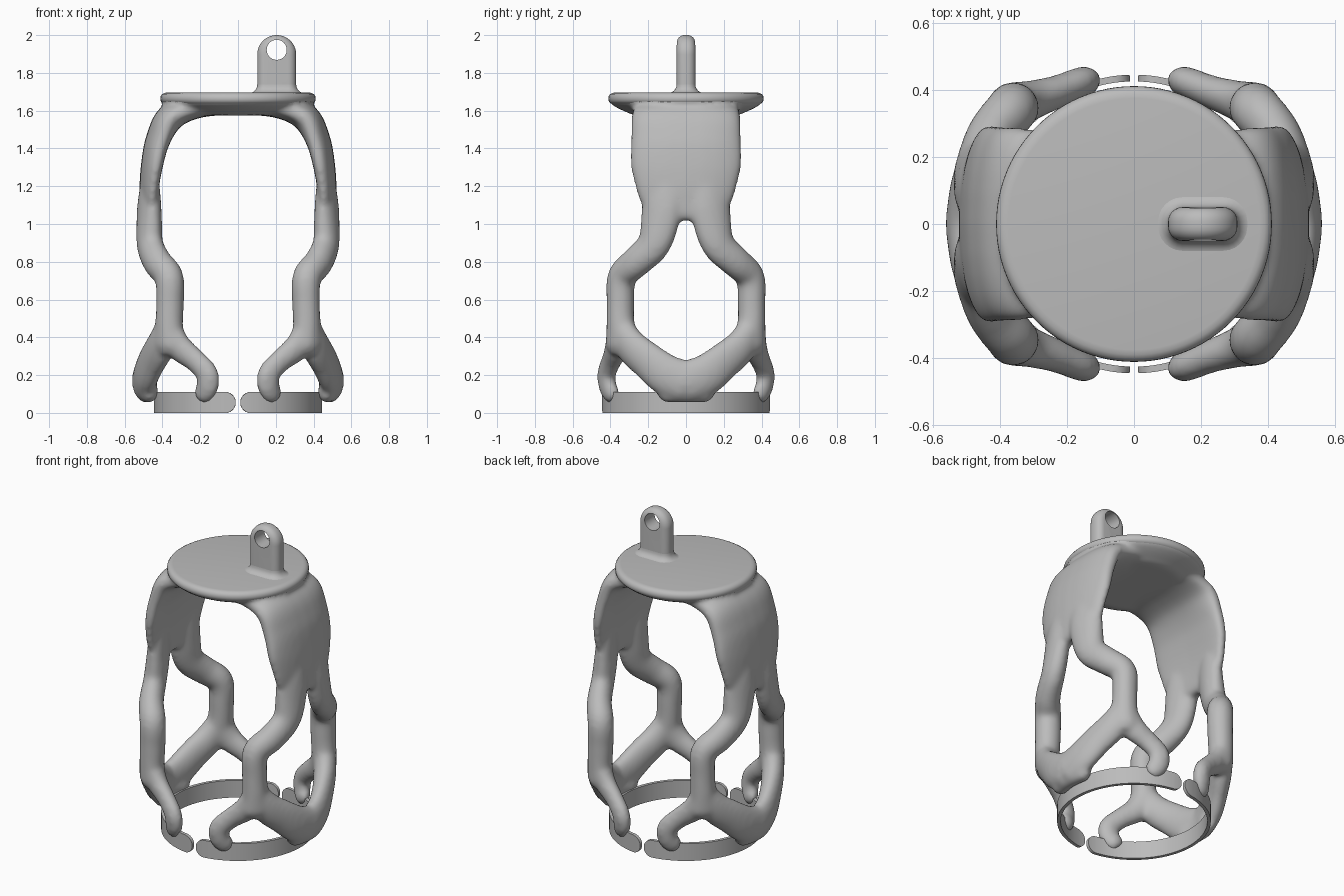
import bpy, bmesh
from math import sin, cos, pi, sqrt, copysign
from mathutils import Vector

cube = bpy.data.objects.get("Cube")
if cube:
    bpy.data.objects.remove(cube)

grey = bpy.data.materials.new("plain_grey")
grey.use_nodes = True
grey.diffuse_color = (0.5, 0.5, 0.5, 1)
grey.node_tree.nodes["Principled BSDF"].inputs["Base Color"].default_value = (0.5, 0.5, 0.5, 1)


def bridge(bm, rings):
    """Skin a list of equal-length point rings and cap both ends."""
    rows = [[bm.verts.new(p) for p in ring] for ring in rings]
    n = len(rows[0])
    for a, b in zip(rows, rows[1:]):
        for i in range(n):
            bm.faces.new((a[i], a[(i + 1) % n], b[(i + 1) % n], b[i]))
    bm.faces.new(rows[0][::-1])
    bm.faces.new(rows[-1])


def finish(name, bm):
    bmesh.ops.recalc_face_normals(bm, faces=bm.faces)
    mesh = bpy.data.meshes.new(name)
    bm.to_mesh(mesh)
    bm.free()
    mesh.materials.append(grey)
    ob = bpy.data.objects.new(name, mesh)
    bpy.context.collection.objects.link(ob)
    return ob


def select(ob):
    bpy.ops.object.select_all(action='DESELECT')
    ob.select_set(True)
    bpy.context.view_layer.objects.active = ob


def smooth(ob, angle=0.7):
    select(ob)
    bpy.ops.object.shade_smooth_by_angle(angle=angle)


def spline(rows, steps=6):
    """Catmull-Rom interpolation of numeric rows."""
    rows = [rows[0]] + list(rows) + [rows[-1]]
    out = []
    for p, q, r, s in zip(rows, rows[1:], rows[2:], rows[3:]):
        for k in range(steps):
            t = k / steps
            out.append([0.5 * (2 * b + (c - a) * t + (2 * a - 5 * b + 4 * c - d) * t * t
                               + (3 * b - a - 3 * c + d) * t ** 3)
                        for a, b, c, d in zip(p, q, r, s)])
    return out + [list(rows[-1])]


def limb(bm, rows, sx=1, sy=1, power=1.0, n=28):
    """Loft rows of (x, y, z, half width, half thickness, bow), facing away from the core."""
    pts = spline(rows)
    rings = []
    for i, (x, y, z, w, t, bow) in enumerate(pts):
        pos = Vector((x, y, z))
        ahead, back = pts[min(i + 1, len(pts) - 1)], pts[max(i - 1, 0)]
        tan = (Vector(ahead[:3]) - Vector(back[:3])).normalized()
        nor = pos - Vector((0, 0, min(z, 1.0)))
        nor = (nor - tan * nor.dot(tan)).normalized()
        side = tan.cross(nor)

        def ring(scale, shift):
            res = []
            for k in range(n):
                c, s = cos(2 * pi * k / n), sin(2 * pi * k / n)
                u = copysign(abs(c) ** power, c)
                v = copysign(abs(s) ** power, s)
                p = pos + tan * shift + side * (w * u * scale) + nor * (t * v * scale - bow * u * u)
                res.append((p.x * sx, p.y * sy, p.z))
            return res
        if i == 0:
            rings.append(ring(0.65, -0.7 * t))
        rings.append(ring(1, 0))
        if i == len(pts) - 1:
            rings.append(ring(0.65, 0.7 * t))
    bridge(bm, rings)


def lathe(bm, profile, n=96):
    bridge(bm, [[(r * cos(2 * pi * k / n), r * sin(2 * pi * k / n), z) for k in range(n)]
                for r, z in profile])


# Organic side arms: broad panel, forked legs, and two feet per leg
panel = [(0.0, 0, 1.615, 0.28, 0.035, 0), (0.2, 0, 1.608, 0.28, 0.045, 0),
         (0.35, 0, 1.57, 0.288, 0.073, 0.005), (0.423, 0, 1.45, 0.292, 0.065, 0.022),
         (0.456, 0, 1.32, 0.295, 0.057, 0.026), (0.472, 0, 1.2, 0.27, 0.05, 0.025),
         (0.475, 0, 1.12, 0.244, 0.046, 0.022), (0.475, 0, 1.05, 0.2, 0.043, 0.01)]
leg = [(0.463, 0.12, 1.28, 0.08, 0.036, 0), (0.469, 0.125, 1.13, 0.108, 0.056, 0),
       (0.47, 0.14, 1.0, 0.104, 0.064, 0), (0.465, 0.175, 0.885, 0.09, 0.067, 0),
       (0.425, 0.268, 0.795, 0.083, 0.073, 0), (0.365, 0.34, 0.718, 0.077, 0.077, 0),
       (0.36, 0.347, 0.58, 0.073, 0.075, 0), (0.365, 0.347, 0.47, 0.077, 0.073, 0),
       (0.372, 0.343, 0.355, 0.095, 0.068, 0)]
front_foot = [(0.365, 0.345, 0.44, 0.075, 0.068, 0), (0.315, 0.365, 0.35, 0.074, 0.06, 0),
              (0.23, 0.394, 0.28, 0.062, 0.05, 0), (0.165, 0.42, 0.21, 0.062, 0.047, 0),
              (0.162, 0.415, 0.14, 0.062, 0.045, 0), (0.188, 0.39, 0.092, 0.056, 0.04, 0)]
side_foot = [(0.37, 0.345, 0.45, 0.075, 0.066, 0), (0.41, 0.292, 0.355, 0.092, 0.066, 0),
             (0.455, 0.205, 0.278, 0.1, 0.062, 0), (0.488, 0.11, 0.205, 0.11, 0.06, 0),
             (0.505, 0.0, 0.165, 0.11, 0.058, 0)]
lip = [(0.468, -0.11, 0.115, 0.063, 0.048, 0), (0.486, 0, 0.115, 0.063, 0.05, 0),
       (0.468, 0.11, 0.115, 0.063, 0.048, 0)]
bm = bmesh.new()
for sx in (1, -1):
    limb(bm, panel, sx, power=0.75)
    limb(bm, lip, sx)
    for sy in (1, -1):
        for part in (leg, front_foot, side_foot):
            limb(bm, part, sx, sy)
# Flared plug below the lid
lathe(bm, [(0.405, 1.685), (0.412, 1.655), (0.395, 1.632), (0.35, 1.607), (0.305, 1.588), (0.28, 1.575)])
arms = finish("side_arms", bm)
select(arms)
remesh = arms.modifiers.new("blend", 'REMESH')
remesh.mode = 'VOXEL'
remesh.voxel_size = 0.013
soften = arms.modifiers.new("soften", 'SMOOTH')
soften.factor = 0.5
soften.iterations = 16
for name in ("blend", "soften"):
    bpy.ops.object.modifier_apply(modifier=name)
smooth(arms, 1.2)

# Round lid
bm = bmesh.new()
lathe(bm, [(0.37, 1.625), (0.4, 1.64), (0.409, 1.65), (0.411, 1.662), (0.41, 1.675),
           (0.402, 1.687), (0.39, 1.694), (0.375, 1.696)])
smooth(finish("lid", bm))

# Hanging tab: round-topped plate with softened edges and a round hole
cx, hx, hy, soft, eye = 0.205, 0.103, 0.05, 0.042, 1.897


def tab_outline(y, inset):
    r = hx - inset
    arch = [(cx + r * cos(pi * k / 28), y, eye + r * sin(pi * k / 28)) for k in range(29)]
    return [(cx + r, y, 1.68)] + arch + [(cx - r, y, 1.68)]


turns = [k / 6 * pi / 2 for k in range(7)]
near = [(-(hy - soft) - soft * cos(a), soft * (1 - sin(a))) for a in turns]
bm = bmesh.new()
bridge(bm, [tab_outline(y, i) for y, i in near] + [tab_outline(-y, i) for y, i in reversed(near)])
tab = finish("hanging_tab", bm)
bpy.ops.mesh.primitive_cylinder_add(vertices=40, radius=0.053, depth=0.4,
                                    location=(cx, 0, 1.922), rotation=(pi / 2, 0, 0))
cutter = bpy.context.object
cutter.name = "hole_cutter"
cutter.hide_render = True
cutter.data.materials.append(grey)
select(tab)
cut = tab.modifiers.new("hole", 'BOOLEAN')
cut.operation = 'DIFFERENCE'
cut.solver = 'EXACT'
cut.object = cutter
bpy.ops.object.modifier_apply(modifier="hole")
bpy.data.objects.remove(cutter)
smooth(tab)

# Concave flare joining the tab to the lid
bm = bmesh.new()
rings = []
for a in turns:
    grow = 0.045 * (1 - sin(a))
    r = soft + grow
    rings.append([(cx + qx * (hx - soft) + r * cos(b), qy * (hy - soft) + r * sin(b),
                   1.693 + 0.045 * (1 - cos(a)))
                  for qx, qy, q in ((1, 1, 0), (-1, 1, 1), (-1, -1, 2), (1, -1, 3))
                  for b in (q * pi / 2 + t for t in turns)])
bridge(bm, rings)
smooth(finish("tab_base", bm))

# Split band: two thin half rings with rounded ends
half, radius = 0.055, 0.435
length = pi * radius - 2 * 0.012
ends = [half * (1 - cos(k / 10 * pi / 2)) + 0.0005 for k in range(11)]
middle = [half + (length - 2 * half) * k / 40 for k in range(1, 40)]
stations = ends + middle + [length - s for s in reversed(ends)]
for name, sx in (("left_band", 1), ("right_band", -1)):
    bm = bmesh.new()
    rings = []
    for s in stations:
        a = (s + 0.012) / radius - pi / 2
        edge = max(0, half - min(s, length - s))
        h = sqrt(half * half - edge * edge)
        rings.append([(sx * r * cos(a), r * sin(a), half + v * h)
                      for r, v in ((0.425, -1), (0.445, -1), (0.445, 1), (0.425, 1))])
    bridge(bm, rings)
    smooth(finish(name, bm))
